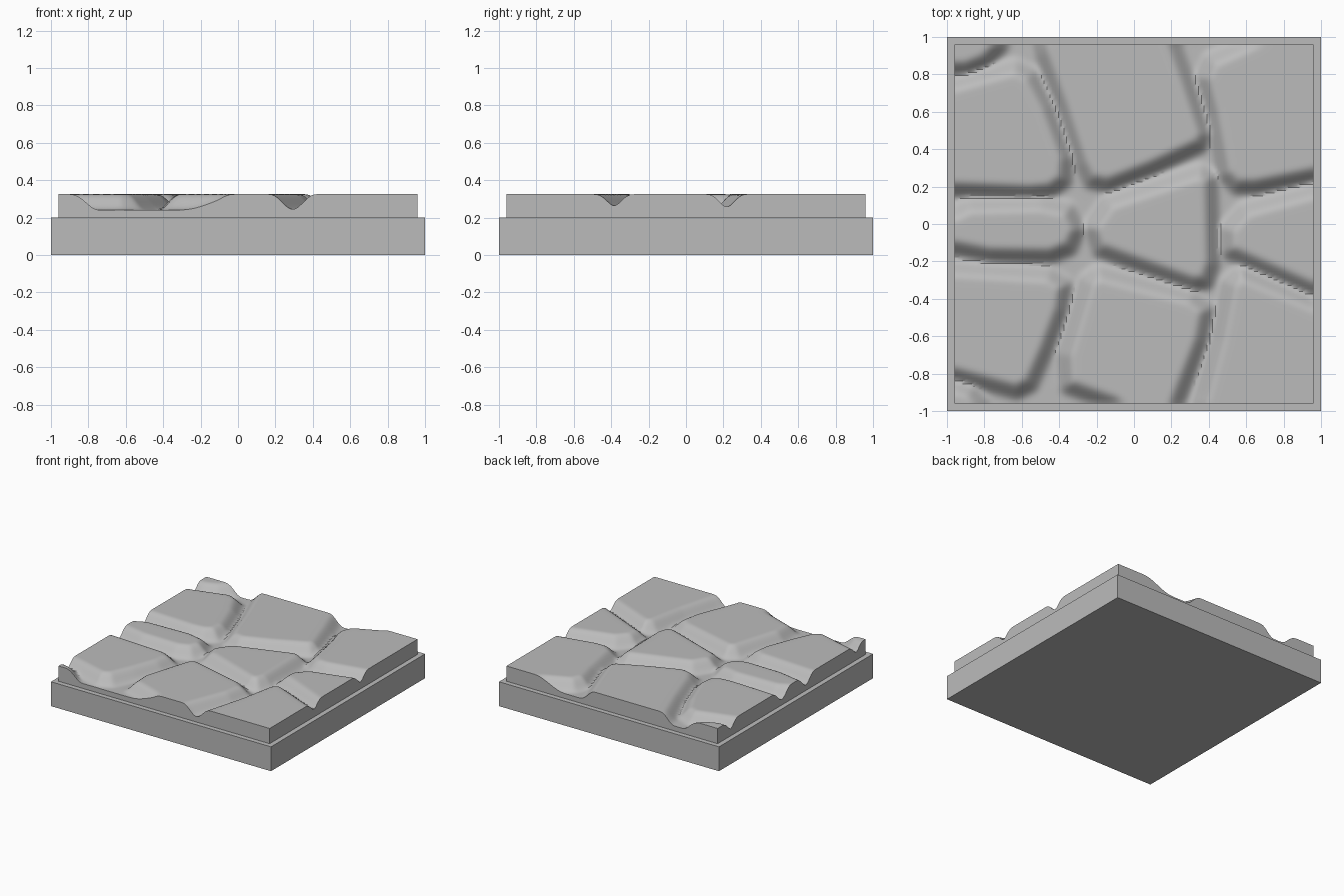
import bpy
import bmesh
from mathutils import Vector

cube = bpy.data.objects.get("Cube")
if cube:
    bpy.data.objects.remove(cube, do_unlink=True)

BASE_TOP, STONE_TOP, GROOVE = 0.2, 0.325, 0.24
HALF = 0.96          # half width of the paved slab
CELLS = 128
OUT = 1.3            # stones cut by the slab edge run on past it

grey = bpy.data.materials.new("stone_grey")
grey.use_nodes = True
tone = (0.5, 0.5, 0.5, 1)
grey.diffuse_color = tone
grey.node_tree.nodes["Principled BSDF"].inputs["Base Color"].default_value = tone


def make_object(name, bm):
    bmesh.ops.recalc_face_normals(bm, faces=bm.faces)
    mesh = bpy.data.meshes.new(name)
    bm.to_mesh(mesh)
    bm.free()
    mesh.materials.append(grey)
    obj = bpy.data.objects.new(name, mesh)
    bpy.context.collection.objects.link(obj)
    return obj


# Square base plate
bm = bmesh.new()
bmesh.ops.create_cube(bm, size=1)
for v in bm.verts:
    v.co = (v.co.x * 2, v.co.y * 2, (v.co.z + 0.5) * BASE_TOP)
make_object("base_plate", bm)

# Outlines of the paving stones
stones = []


def stone(*points):
    stones.append([Vector(p) for p in points])


# back row
stone((-OUT, .84), (-.9, .84), (-.8, .88), (-.72, .96), (-.7, OUT), (-OUT, OUT))
stone((-OUT, .66), (-.96, .74), (-.64, .83), (-.56, .79), (-.47, .62),
      (-.37, .35), (-.38, .24), (-.45, .19), (-.56, .18), (-OUT, .21))
stone((-.56, OUT), (-.48, .91), (-.37, .62), (-.27, .32), (-.23, .24),
      (-.14, .22), (.09, .31), (.35, .43), (.37, .48), (.27, .78), (.08, OUT))
stone((.38, .78), (.43, .59), (.49, .27), (.55, .21), (.65, .21),
      (OUT, .34), (OUT, OUT), (.62, .96), (.42, .87))
# middle row
stone((-OUT, 0), (-.96, .05), (-.88, .09), (-.5, .1), (-.36, .07),
      (-.31, -.03), (-.35, -.12), (-.45, -.16), (-.77, -.155), (-OUT, -.05))
stone((-.22, -.02), (-.13, .11), (.35, .27), (.4, .24), (.41, -.21),
      (.38, -.3), (.32, -.31), (-.18, -.13))
stone((.51, -.03), (.6, .07), (OUT, .26), (OUT, -.49), (.51, -.14))
# front row
stone((-OUT, -.23), (-.96, -.25), (-.46, -.28), (-.38, -.33), (-.4, -.46),
      (-.48, -.67), (-.56, -.85), (-.63, -.885), (-OUT, -.7))
stone((-.19, -.27), (.3, -.4), (.38, -.46), (.35, -.62), (.22, -.95),
      (.1, -OUT), (OUT / 4, -OUT), (-.1, -.95), (-.35, -.86), (-.36, -.7), (-.24, -.31))
stone((.52, -.32), (.57, -.27), (OUT, -.58), (OUT, -OUT), (.25, -OUT), (.38, -.91), (.46, -.62))
stone((-OUT, -.88), (-.95, -.88), (-.88, -.9), (-.82, -.97), (-.8, -OUT), (-OUT, -OUT))


def signed_distance(p, outline):
    """Distance to an outline, negative inside."""
    best, inside = OUT, False
    for i, b in enumerate(outline):
        a = outline[i - 1]
        edge, to_p = b - a, p - a
        t = min(1, max(0, to_p.dot(edge) / edge.length_squared))
        best = min(best, (to_p - edge * t).length)
        if (a.y > p.y) != (b.y > p.y) and p.x < a.x + edge.x * (p.y - a.y) / edge.y:
            inside = not inside
    return -best if inside else best


def height(p):
    d = min(signed_distance(p, s) for s in stones)
    t = min(1, max(0, (d + 0.04) / 0.11))
    return STONE_TOP - (STONE_TOP - GROOVE) * t * t * (3 - 2 * t)


# Paved slab: a relief surface with straight walls down to the base
bm = bmesh.new()
bmesh.ops.create_grid(bm, x_segments=CELLS, y_segments=CELLS, size=HALF)
for v in bm.verts:
    v.co.z = height(v.co.xy)
for _ in range(3):
    bmesh.ops.smooth_vert(bm, verts=bm.verts, factor=0.5, use_axis_z=True)
rim = [e for e in bm.edges if e.is_boundary]
skirt = bmesh.ops.extrude_edge_only(bm, edges=rim)
for v in skirt["geom"]:
    if isinstance(v, bmesh.types.BMVert):
        v.co.z = BASE_TOP
slab = make_object("paved_slab", bm)

bpy.ops.object.select_all(action="DESELECT")
slab.select_set(True)
bpy.context.view_layer.objects.active = slab
bpy.ops.object.shade_smooth_by_angle()
